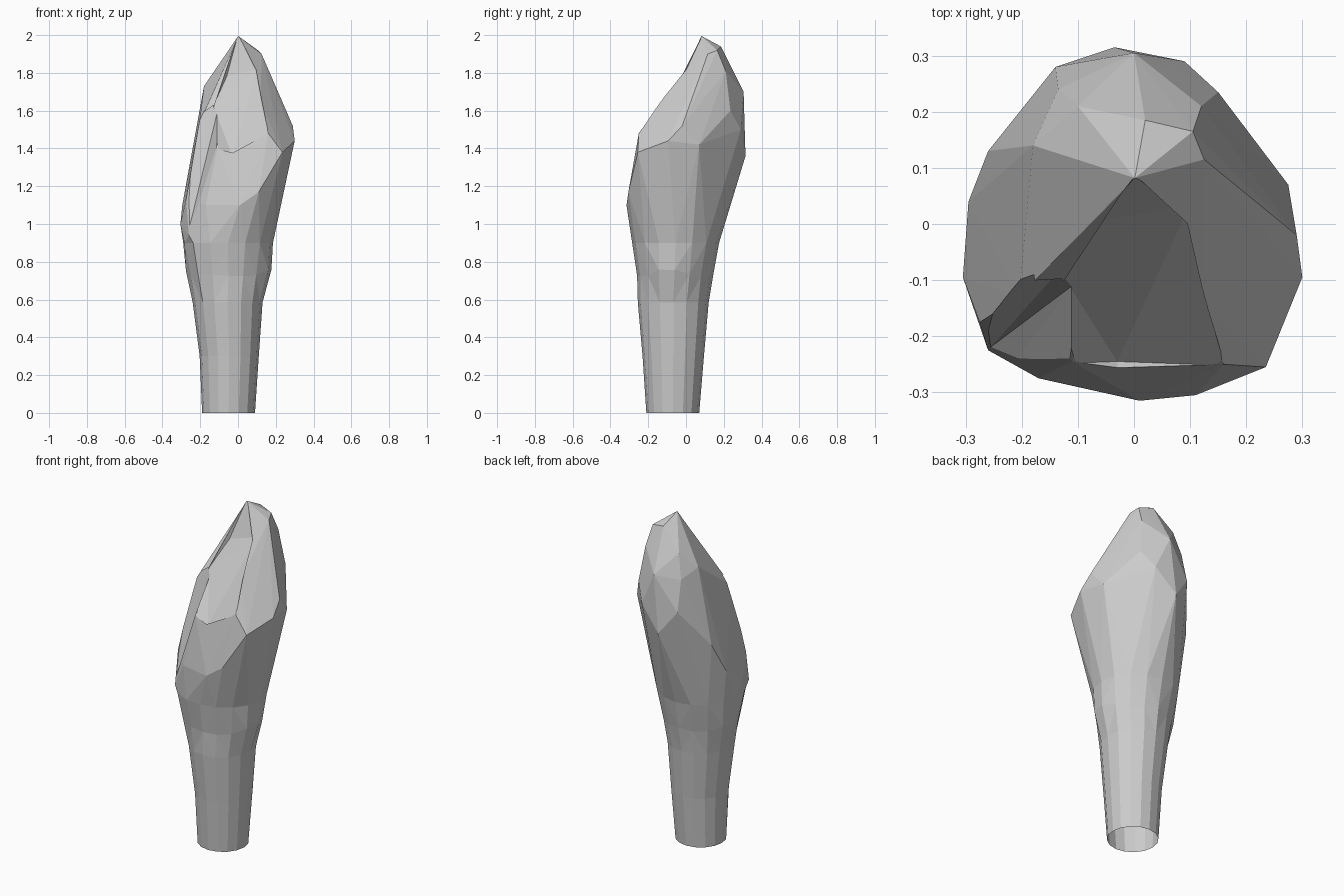
import bpy, bmesh, math, random
from mathutils import Vector

random.seed(4)
if "Cube" in bpy.data.objects:
    bpy.data.objects.remove(bpy.data.objects["Cube"])

stone = bpy.data.materials.new("grey")
stone.use_nodes = True
stone.diffuse_color = (0.6, 0.6, 0.6, 1)
stone.node_tree.nodes["Principled BSDF"].inputs["Base Color"].default_value = (0.6, 0.6, 0.6, 1)

SIDES = 16
NECK = 0.9


def outline(t, x0, x1, y0, y1, corner):
    """Point on the oval that fills the given extents, fuller at the front right."""
    c, s = math.cos(t), math.sin(t)
    grow = 1 + corner * math.sin(2 * t) ** 2 if c < 0 and s < 0 else 1
    return ((x0 + x1) / 2 + (x1 - x0) / 2 * c * grow,
            (y0 + y1) / 2 + (y1 - y0) / 2 * s * grow)


def hull_object(name, points):
    bm = bmesh.new()
    for p in points:
        bm.verts.new(p)
    bmesh.ops.convex_hull(bm, input=bm.verts[:])
    bmesh.ops.delete(bm, geom=[v for v in bm.verts if not v.link_faces], context='VERTS')
    bmesh.ops.recalc_face_normals(bm, faces=bm.faces[:])
    mesh = bpy.data.meshes.new(name)
    bm.to_mesh(mesh)
    bm.free()
    obj = bpy.data.objects.new(name, mesh)
    bpy.context.collection.objects.link(obj)
    return obj


# Faceted crown: corner points over the oval neck
crown_points = [
    (0, .085, 2), (.125, .115, 1.9), (.105, .165, 1.92), (.02, .185, 1.94),
    (-.18, .14, 1.73), (-.1, .21, 1.82), (-.135, .24, 1.68), (0, .305, 1.7),
    (.12, .21, 1.81), (.1, .035, 1.82),
    (.12, -.14, 1.65), (.16, -.25, 1.48), (-.11, -.245, 1.4), (-.09, -.15, 1.57),
    (-.205, -.13, 1.53), (-.17, -.07, 1.61), (-.275, -.175, 1.13),
    (.09, .29, 1.5), (.15, .235, 1.6), (-.14, .28, 1.5), (-.035, .315, 1.36),
    (.275, .07, 1.42), (.29, -.02, 1.52), (.3, -.095, 1.44), (.235, -.255, 1.38),
    (.11, -.305, 1.17), (.01, -.315, 1.1), (-.17, -.275, 1.1), (-.26, -.225, .94),
    (-.305, -.095, 1), (-.295, .04, 1.1), (-.26, .13, 1.28),
]
neck_extents = (-.29, .185, -.285, .175, .1)
angles = [math.tau * i / SIDES for i in range(SIDES)]
crown_points += [(*outline(t, *neck_extents), NECK) for t in angles]
stalk = hull_object("faceted_stalk", crown_points)

# Slanted notch on the front right, and the hollow front below the tip
cutters = [
    hull_object("notch_cutter", [
        (-.263, -.228, .95), (-.11, -.11, 1.59), (-.35, -.11, 1.47), (0, -.36, 1.61),
        (-.135, -.085, 1.63), (-.095, -.16, 1.58)]),
    hull_object("hollow_cutter", [
        (0, .084, 2.002), (-.06, .005, 1.78), (-.03, -.245, 1.36), (.1, .035, 1.822),
        (.16, -.252, 1.482), (-.11, -.248, 1.402), (-.087, -.15, 1.56),
        (-.13, -.087, 1.625), (.02, -.5, 1.75)]),
]
for cutter in cutters:
    cutter.hide_render = True
    cut = stalk.modifiers.new(cutter.name, 'BOOLEAN')
    cut.operation = 'DIFFERENCE'
    cut.solver = 'EXACT'
    cut.object = cutter
bpy.context.view_layer.update()
shape = stalk.evaluated_get(bpy.context.evaluated_depsgraph_get())
bm = bmesh.new()
bm.from_mesh(shape.to_mesh())
shape.to_mesh_clear()
stalk.modifiers.clear()
for cutter in cutters:
    bpy.data.objects.remove(cutter)
bmesh.ops.remove_doubles(bm, verts=bm.verts[:], dist=0.006)

# Open the neck, then draw its rim down into the hollow stem
low = [f for f in bm.faces if all(v.co.z < NECK + 0.001 for v in f.verts)]
bmesh.ops.delete(bm, geom=low, context='FACES')
rim = [e for e in bm.edges if e.is_boundary and all(v.co.z < NECK + 0.001 for v in e.verts)]
last = neck_extents
stem = [(.74, (-.268, .165, -.268, .148, .05), .014), (.585, (-.24, .13, -.255, .12, 0), 0),
        (.3, (-.203, .11, -.23, .095, 0), 0), (0, (-.19, .09, -.21, .07, 0), 0)]
for z, ext, rough in stem:
    out = bmesh.ops.extrude_edge_only(bm, edges=rim)["geom"]
    rim = [g for g in out if isinstance(g, bmesh.types.BMEdge) and g.is_boundary]
    for v in [g for g in out if isinstance(g, bmesh.types.BMVert)]:
        cx, cy = (last[0] + last[1]) / 2, (last[2] + last[3]) / 2
        t = math.atan2((v.co.y - cy) / (last[3] - last[2]), (v.co.x - cx) / (last[1] - last[0]))
        x, y = outline(t, *ext)
        bump = Vector((math.cos(t), math.sin(t), 1.5)) * random.uniform(-rough, rough)
        v.co = Vector((x, y, z)) + bump
    last = ext
bmesh.ops.triangulate(bm, faces=[f for f in bm.faces if f.calc_center_median().z > .6])
bmesh.ops.recalc_face_normals(bm, faces=bm.faces[:])
bm.to_mesh(stalk.data)
bm.free()
stalk.data.materials.clear()
stalk.data.materials.append(stone)
for p in stalk.data.polygons:
    p.material_index = 0
    p.use_smooth = False
